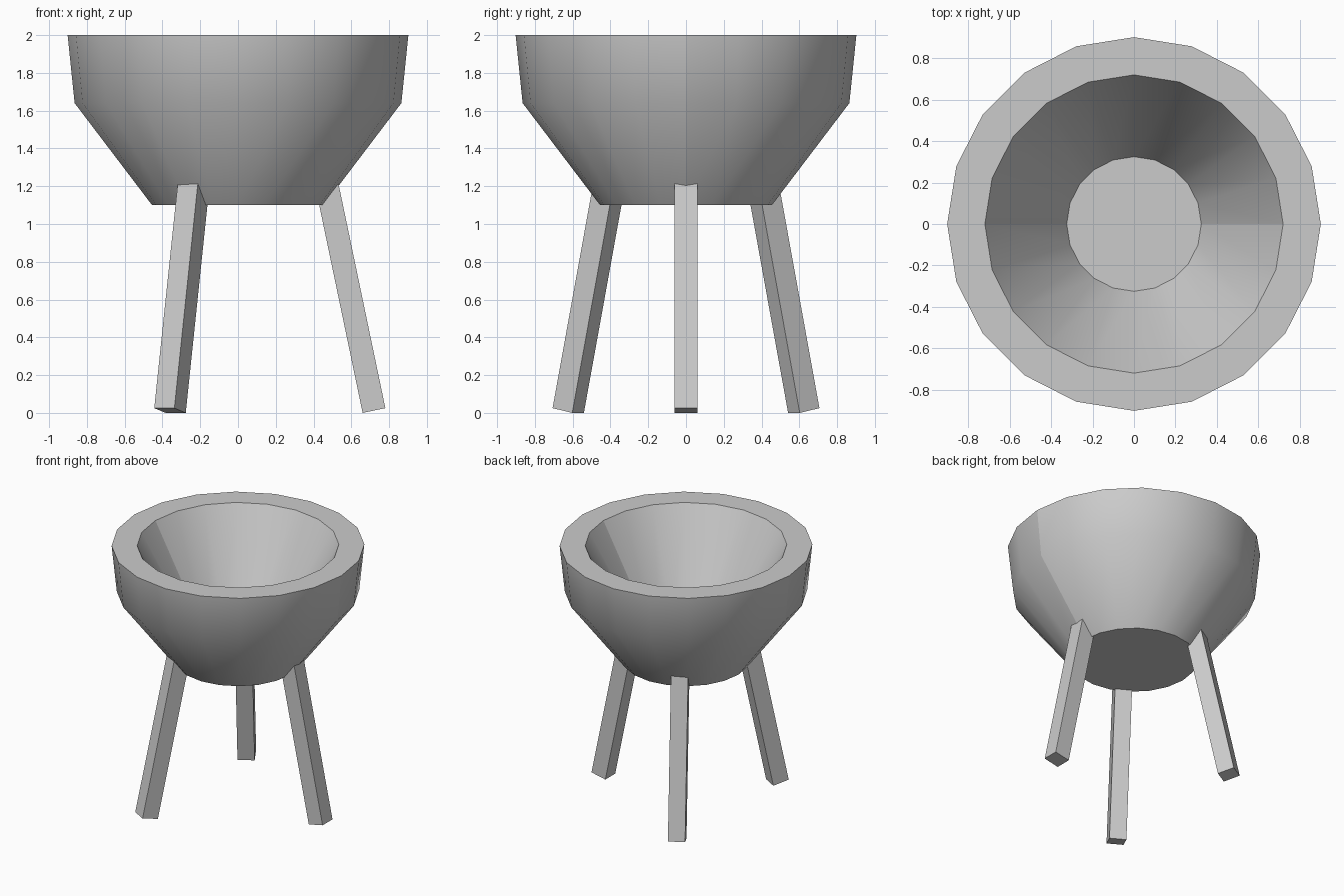
import bpy
import bmesh
import math
from mathutils import Matrix, Vector

default = bpy.data.objects.get("Cube")
if default:
    bpy.data.objects.remove(default, do_unlink=True)

# One plain grey for everything
grey = bpy.data.materials.new("plain_grey")
grey.use_nodes = True
color = (0.6, 0.6, 0.6, 1)
grey.diffuse_color = color
grey.node_tree.nodes["Principled BSDF"].inputs["Base Color"].default_value = color


def add_object(name, bm):
    bmesh.ops.recalc_face_normals(bm, faces=bm.faces)
    mesh = bpy.data.meshes.new(name)
    bm.to_mesh(mesh)
    bm.free()
    mesh.materials.append(grey)
    obj = bpy.data.objects.new(name, mesh)
    bpy.context.collection.objects.link(obj)
    return obj


# Bowl: revolved profile (radius, height) with flat base and inner floor
SIDES = 20
profile = [(0.455, 1.10), (0.865, 1.64), (0.902, 2.0), (0.72, 2.0), (0.325, 1.29)]
bm = bmesh.new()
rings = []
for radius, z in profile:
    angles = [math.tau * i / SIDES for i in range(SIDES)]
    rings.append([bm.verts.new((radius * math.cos(a), radius * math.sin(a), z)) for a in angles])
for low, high in zip(rings, rings[1:]):
    for i in range(SIDES):
        j = (i + 1) % SIDES
        bm.faces.new((low[i], low[j], high[j], high[i]))
bm.faces.new(rings[0])
bm.faces.new(rings[-1])
bowl = add_object("bowl", bm)

# Smooth the walls, keeping rim and base crisp
bpy.ops.object.select_all(action="DESELECT")
bowl.select_set(True)
bpy.context.view_layer.objects.active = bowl
bpy.ops.object.shade_smooth_by_angle(angle=math.radians(35))

# Hard seam where the two halves of the bowl meet
verts = bowl.data.vertices
for edge in bowl.data.edges:
    if all(abs(verts[v].co.y) < 0.001 for v in edge.vertices):
        edge.use_edge_sharp = True

# Legs: three square bars splayed outwards
TILT = math.radians(11.8)
LENGTH = 1.26
foot = Vector((0.72, 0, 0.0126))
for name, turn in (("right_side_leg", 0), ("back_leg", 120), ("front_leg", 240)):
    bm = bmesh.new()
    bmesh.ops.create_cube(bm, size=1)
    bm.transform(
        Matrix.Rotation(math.radians(turn), 4, "Z")
        @ Matrix.Translation(foot)
        @ Matrix.Rotation(-TILT, 4, "Y")
        @ Matrix.Diagonal((0.123, 0.123, LENGTH, 1))
        @ Matrix.Translation((0, 0, 0.5))
    )
    add_object(name, bm)
